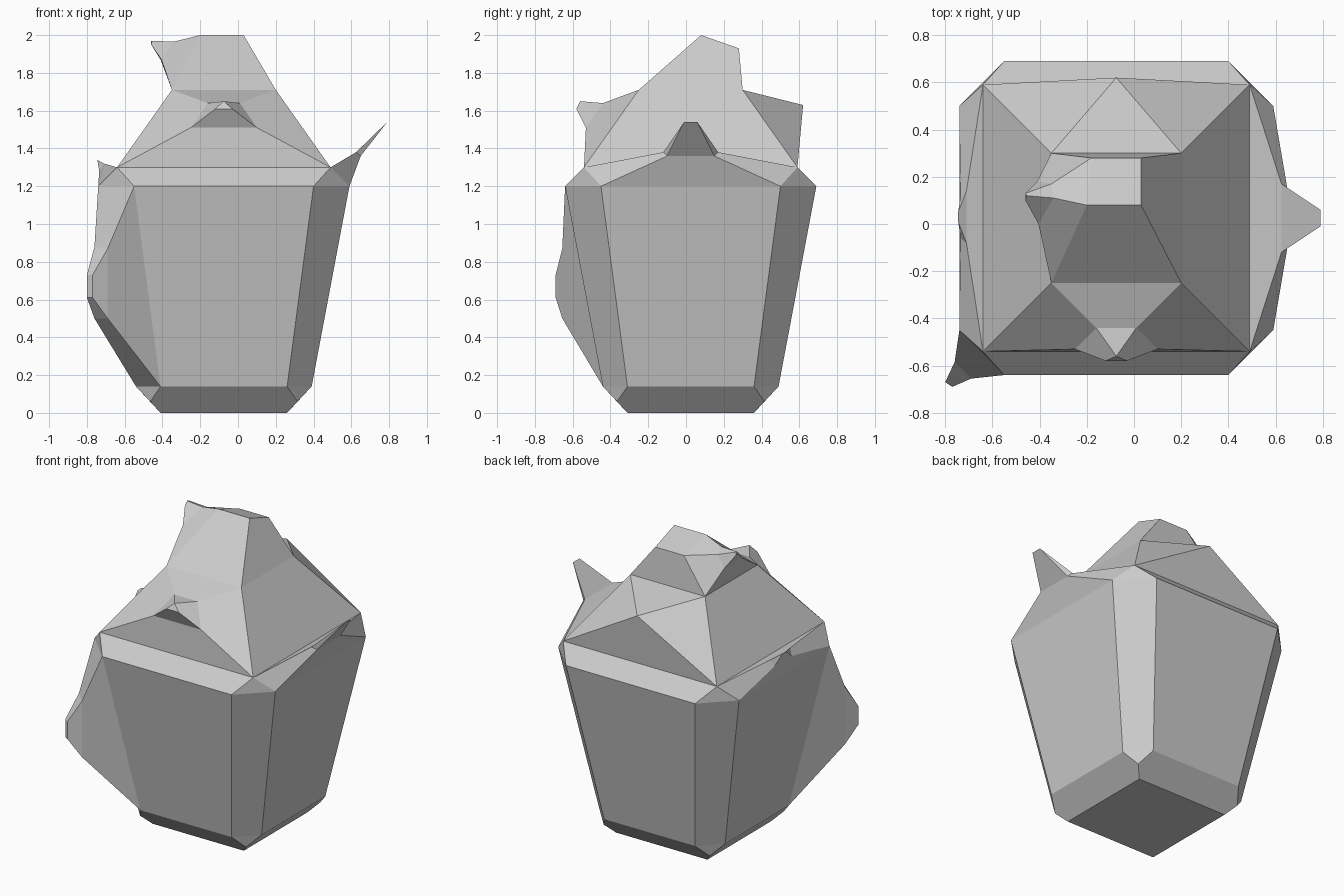
import bpy, bmesh

if "Cube" in bpy.data.objects:
    bpy.data.objects.remove(bpy.data.objects["Cube"])

CX, CY = -0.075, 0.025   # axis of the body
bm = bmesh.new()


def square(h, z):
    return [(CX + x * h, CY + y * h, z) for x, y in ((1, -1), (1, 1), (-1, 1), (-1, -1))]


def octagon(h, i, z):
    pts = ((h, -i), (h, i), (i, h), (-i, h), (-h, i), (-h, -i), (-i, -h), (i, -h))
    return [(CX + x, CY + y, z) for x, y in pts]


def face(*pts):
    unique = list(dict.fromkeys(pts))
    if len(unique) > 2:
        bm.faces.new([bm.verts.new(p) for p in unique])


def spike(*rings):
    """Pull a quad panel outward through rings of four points and cap the tip."""
    for a, b in zip(rings, rings[1:]):
        for j in range(4):
            n = (j + 1) % 4
            face(a[j], a[n], b[n], b[j])
    face(*rings[-1])


base, mid = square(.335, 0), square(.39, .06)
low, high = octagon(.465, .335, .14), octagon(.665, .475, 1.2)
rim, neck = square(.565, 1.3), square(.275, 1.71)
crown = [(.03, .08, 2), (.03, .28, 1.93), (-.18, .28, 1.93), (-.20, .08, 2)]

# Tapered body with chamfered bottom and corners
face(*base)
for k in range(4):
    n, a, b, c = (k + 1) % 4, 2 * k, 2 * k + 1, 2 * k - 1
    face(base[k], base[n], mid[n], low[b], low[a], mid[k])
    face(mid[k], low[c], low[a])
    face(low[a], low[b], high[b], high[a])
    face(high[c], high[a], rim[k])
    if k != 3:
        face(low[c], low[a], high[a], high[c])
    if k in (1, 3):
        face(high[a], high[b], rim[n], rim[k])
    if k in (0, 2):
        face(rim[k], rim[n], neck[n], neck[k])
    if k != 2:
        face(neck[k], neck[n], crown[n], crown[k])
face(*crown)

# Bulge on the front left corner
spike([low[5], low[6], high[6], high[5]],
      [(-.76, -.585, .5), (-.69, -.655, .5), (-.69, -.655, .87), (-.76, -.585, .88)],
      [(-.80, -.67, .61), (-.77, -.69, .61), (-.77, -.69, .73), (-.80, -.67, .73)])

# Long point on the right shoulder
t0, t1 = (.79, -.01, 1.54), (.79, .06, 1.54)
spike([high[0], high[1], rim[1], rim[0]],
      [(.65, -.10, 1.36), (.65, .15, 1.36), (.625, .17, 1.38), (.625, -.12, 1.38)],
      [t0, t1, t1, t0])

# Small point on the left shoulder
t0, t1 = (-.745, .05, 1.34), (-.745, .01, 1.34)
spike([high[4], high[5], rim[3], rim[2]],
      [(-.735, .12, 1.28), (-.735, -.06, 1.28), (-.71, -.08, 1.32), (-.71, .14, 1.32)],
      [t0, t1, t1, t0])

# Nose on the front of the lid
top = (-.075, -.56, 1.65)
spike([rim[3], rim[0], neck[0], neck[3]],
      [(-.25, -.53, 1.51), (.10, -.53, 1.51), (.01, -.44, 1.64), (-.16, -.44, 1.64)],
      [(-.12, -.58, 1.61), (-.03, -.58, 1.61), top, top])

# Pyramid on the back of the lid
spike([rim[1], rim[2], neck[2], neck[1]], [(-.075, .62, 1.63)] * 4)

# Horn on the left of the crown
spike([neck[3], neck[2], crown[2], crown[3]],
      [(-.405, 0, 1.87), (-.41, .18, 1.87), (-.35, .17, 1.94), (-.34, .11, 1.965)],
      [(-.46, .10, 1.95), (-.46, .13, 1.95), (-.46, .13, 1.97), (-.455, .12, 1.97)])

bmesh.ops.remove_doubles(bm, verts=bm.verts, dist=0.0005)
bmesh.ops.recalc_face_normals(bm, faces=bm.faces)
mesh = bpy.data.meshes.new("faceted_jar")
bm.to_mesh(mesh)
bm.free()
bpy.context.collection.objects.link(bpy.data.objects.new("faceted_jar", mesh))
